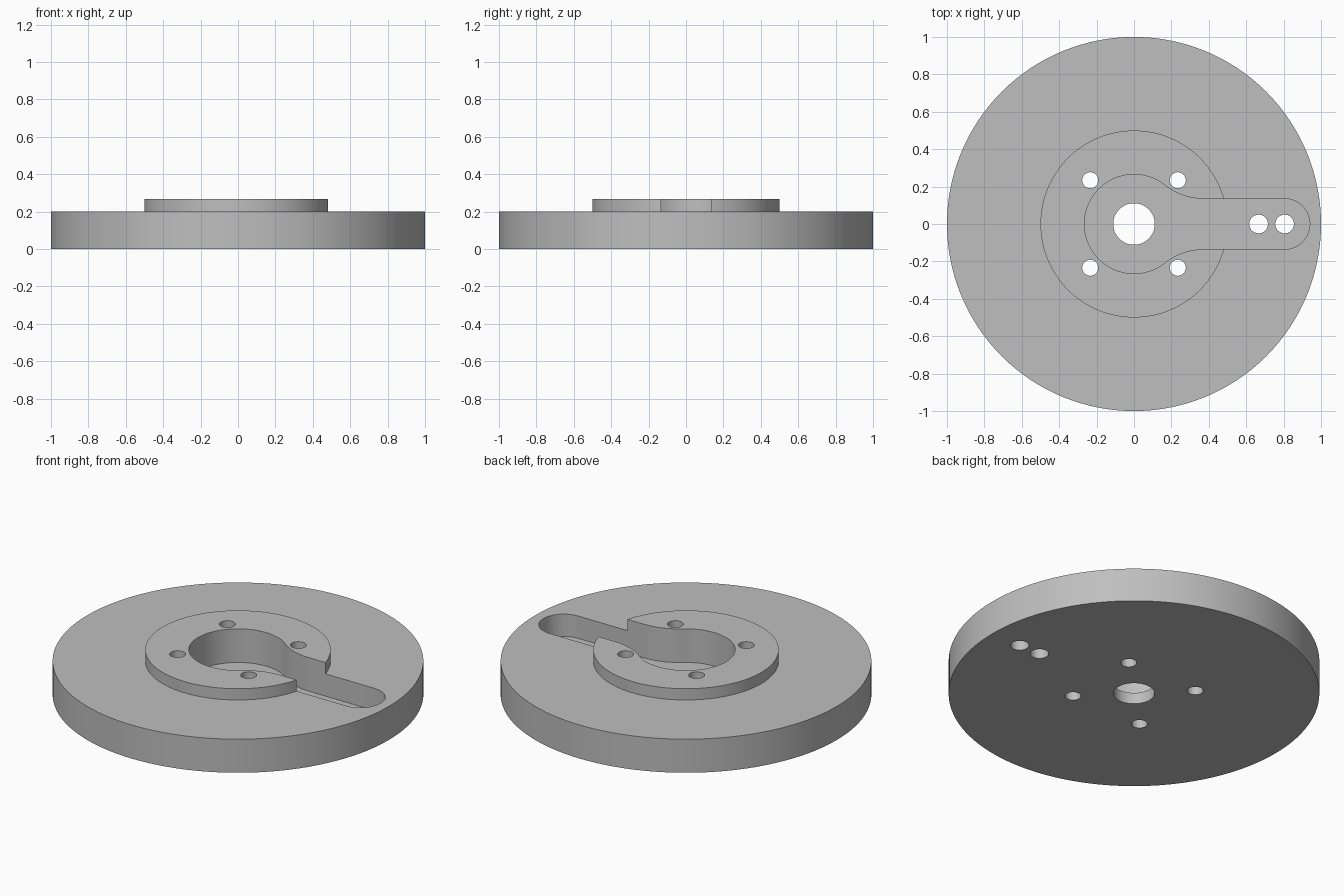
import bpy, bmesh, math

if "Cube" in bpy.data.objects:
    bpy.data.objects.remove(bpy.data.objects["Cube"])

TOP, BOSS, FLOOR = 0.2, 0.267, 0.067   # plate top, hub top, pocket floor
SEG = 128


def new_object(name, bm):
    bmesh.ops.recalc_face_normals(bm, faces=bm.faces)
    mesh = bpy.data.meshes.new(name)
    bm.to_mesh(mesh)
    bm.free()
    obj = bpy.data.objects.new(name, mesh)
    bpy.context.collection.objects.link(obj)
    return obj


def arc(cx, cy, r, a0, a1, n):
    return [(cx + r * math.cos(a0 + (a1 - a0) * i / n),
             cy + r * math.sin(a0 + (a1 - a0) * i / n)) for i in range(n + 1)]


def prism(bm, outline, z0, z1):
    low = [bm.verts.new((x, y, z0)) for x, y in outline]
    high = [bm.verts.new((x, y, z1)) for x, y in outline]
    bm.faces.new(low[::-1])
    bm.faces.new(high)
    for i in range(len(low)):
        j = (i + 1) % len(low)
        bm.faces.new((low[i], low[j], high[j], high[i]))


def circle(cx, cy, r, n):
    return arc(cx, cy, r, 0, 2 * math.pi, n)[:-1]


def cut(target, cutter):
    mod = target.modifiers.new("cut", 'BOOLEAN')
    mod.operation = 'DIFFERENCE'
    mod.solver = 'EXACT'
    mod.object = cutter
    bpy.context.view_layer.objects.active = target
    bpy.ops.object.modifier_apply(modifier=mod.name)
    bpy.data.objects.remove(cutter, do_unlink=True)


# Plate with raised hub, as stacked rings
bm = bmesh.new()
rings = [[bm.verts.new((x, y, z)) for x, y in circle(0, 0, r, SEG)]
         for r, z in ((1, 0), (1, TOP), (0.5, TOP), (0.5, BOSS))]
bm.faces.new(rings[0][::-1])
bm.faces.new(rings[-1])
for a, b in zip(rings, rings[1:]):
    for i in range(SEG):
        j = (i + 1) % SEG
        bm.faces.new((a[i], a[j], b[j], b[i]))
plate = new_object("flange_plate", bm)

# Keyhole pocket: slot end, blend fillet, round recess, mirrored in y
R, W, F, END = 0.265, 0.135, 0.333, 0.805
fx = math.sqrt((R + F) ** 2 - (W + F) ** 2)
ang = math.atan2(W + F, fx)
half = arc(END, 0, W, 0, math.pi / 2, 16)
half += arc(fx, W + F, F, -math.pi / 2, ang - math.pi, 12)
half += arc(0, 0, R, ang, math.pi, 32)[1:]
outline = half + [(x, -y) for x, y in half[-2:0:-1]]
bm = bmesh.new()
prism(bm, outline, FLOOR, 0.5)
cut(plate, new_object("pocket_cutter", bm))

# Through holes: centre bore, four bolt holes, two slot holes
bm = bmesh.new()
prism(bm, circle(0, 0, 0.111, 64), -0.2, 0.6)
for sx in (-1, 1):
    for sy in (-1, 1):
        prism(bm, circle(sx * 0.234, sy * 0.234, 0.043, 32), -0.2, 0.6)
for x in (0.666, END):
    prism(bm, circle(x, 0, 0.05, 32), -0.2, 0.6)
cut(plate, new_object("hole_cutter", bm))

# Colour and shading
grey = bpy.data.materials.new("light grey")
grey.diffuse_color = (0.52, 0.52, 0.52, 1)
grey.use_nodes = True
grey.node_tree.nodes["Principled BSDF"].inputs["Base Color"].default_value = grey.diffuse_color
plate.data.materials.clear()
plate.data.materials.append(grey)
bpy.ops.object.select_all(action='DESELECT')
plate.select_set(True)
bpy.context.view_layer.objects.active = plate
bpy.ops.object.shade_smooth_by_angle(angle=math.radians(30))
